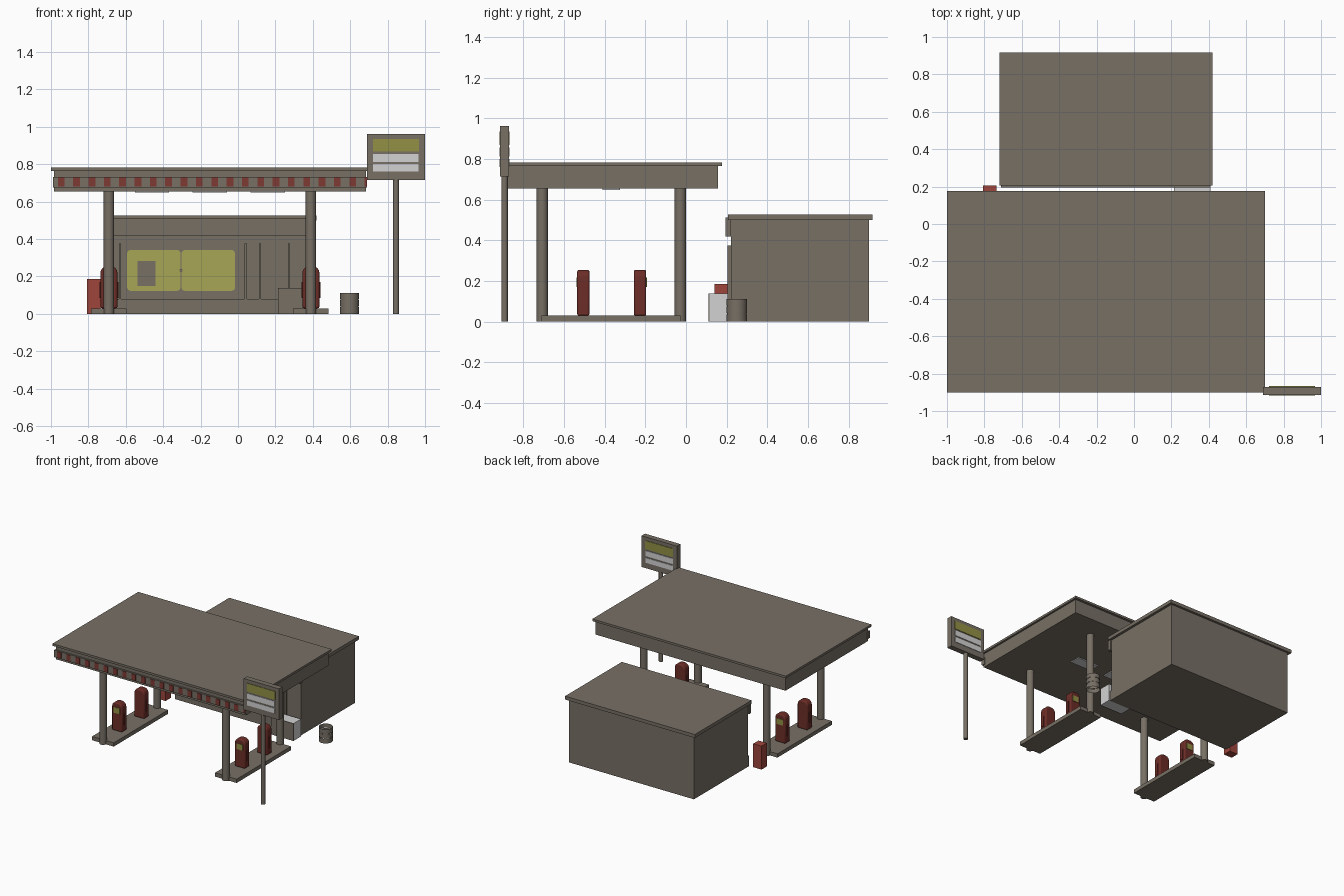
import bpy, bmesh, math
from mathutils import Matrix, Vector

if "Cube" in bpy.data.objects:
    bpy.data.objects.remove(bpy.data.objects["Cube"])


def mat(name, r, g, b):
    m = bpy.data.materials.new(name)
    m.diffuse_color = (r, g, b, 1)
    m.use_nodes = True
    m.node_tree.nodes["Principled BSDF"].inputs["Base Color"].default_value = m.diffuse_color
    return m


CONCRETE = mat("warm_grey", 0.185, 0.16, 0.13)
WHITE = mat("white", 0.65, 0.65, 0.65)
GLASS = mat("window_yellow", 0.39, 0.38, 0.09)
SIGN = mat("sign_yellow", 0.29, 0.28, 0.06)
RED = mat("bright_red", 0.34, 0.06, 0.045)
STRIPE = mat("stripe_red", 0.21, 0.042, 0.033)
PUMP = mat("pump_red", 0.15, 0.026, 0.02)


def finish(name, bm, material, smooth=False):
    me = bpy.data.meshes.new(name)
    bm.to_mesh(me)
    bm.free()
    ob = bpy.data.objects.new(name, me)
    bpy.context.collection.objects.link(ob)
    me.materials.append(material)
    if smooth:
        bpy.ops.object.select_all(action='DESELECT')
        ob.select_set(True)
        bpy.context.view_layer.objects.active = ob
        bpy.ops.object.shade_smooth_by_angle(angle=math.radians(40))
    return ob


def box(name, x, y, z, material):
    """Box from (min, max) pairs."""
    bm = bmesh.new()
    c = Vector([(a + b) / 2 for a, b in (x, y, z)])
    s = [b - a for a, b in (x, y, z)]
    bmesh.ops.create_cube(bm, size=1, matrix=Matrix.Translation(c) @ Matrix.Diagonal((*s, 1)))
    return finish(name, bm, material)


def post(name, x, y, r, z0, z1, material, sides=16, caps=True):
    bm = bmesh.new()
    bmesh.ops.create_cone(bm, cap_ends=caps, segments=sides, radius1=r, radius2=r, depth=z1 - z0,
                          matrix=Matrix.Translation((x, y, (z0 + z1) / 2)))
    return finish(name, bm, material, True)


def rounded(name, x, z, y, radii, material, bevel=0):
    """Rounded rectangle in xz extruded along y; radii are (bottom, top)."""
    bm = bmesh.new()
    pts = []
    for cx, cz, r, start in ((x[1], z[0], radii[0], 270), (x[1], z[1], radii[1], 0),
                             (x[0], z[1], radii[1], 90), (x[0], z[0], radii[0], 180)):
        sx = -1 if cx == x[1] else 1
        sz = -1 if cz == z[1] else 1
        steps = 6 if r > 0 else 0
        for i in range(steps + 1):
            a = math.radians(start + 90 * i / max(steps, 1))
            pts.append((cx + sx * r + r * math.cos(a), y[0], cz + sz * r + r * math.sin(a)))
    f = bm.faces.new([bm.verts.new(p) for p in pts])
    g = bmesh.ops.extrude_face_region(bm, geom=[f])
    bmesh.ops.translate(bm, vec=(0, y[1] - y[0], 0),
                        verts=[v for v in g["geom"] if isinstance(v, bmesh.types.BMVert)])
    bmesh.ops.recalc_face_normals(bm, faces=bm.faces[:])
    ob = finish(name, bm, material, True)
    if bevel:
        m = ob.modifiers.new("soft_edges", 'BEVEL')
        m.width, m.segments, m.limit_method = bevel, 3, 'ANGLE'
        m.angle_limit = math.radians(50)
    return ob


# Canopy with roof slab, striped front band and ceiling lights
box("canopy", (-0.985, 0.685), (-0.88, 0.157), (0.655, 0.765), CONCRETE)
box("canopy_roof", (-1.0, 0.70), (-0.90, 0.176), (0.765, 0.782), CONCRETE)
box("canopy_band", (-0.99, 0.69), (-0.893, -0.868), (0.675, 0.732), CONCRETE)
for i in range(21):
    cx = -0.945 + i * 0.082
    box("band_stripe", (cx - 0.018, min(cx + 0.018, 0.69)), (-0.897, -0.893), (0.68, 0.728), STRIPE)
for cx in (-0.46, -0.15, 0.16):
    box("ceiling_light", (cx - 0.092, cx + 0.092), (-0.41, -0.325), (0.648, 0.655), WHITE)

# Two pump islands, each with two columns and two pumps
for cx in (-0.69, 0.39):
    box("island", (cx - 0.095, cx + 0.095), (-0.71, -0.027), (0, 0.03), CONCRETE)
    for cy in (-0.707, -0.028):
        post("canopy_column", cx, cy, 0.028, 0, 0.656, CONCRETE)
    for cy, side in ((-0.505, -1), (-0.226, 1)):
        rounded("pump", (cx - 0.045, cx + 0.045), (0.03, 0.255), (cy - 0.03, cy + 0.03),
                (0, 0.036), PUMP, 0.009)
        face = cy + side * 0.03
        ys = sorted((face, face + side * 0.004))
        box("pump_screen", (cx - 0.027, cx + 0.027), ys, (0.172, 0.218), SIGN)
        for sx in (-1, 1):
            hx = sorted((cx + sx * 0.045, cx + sx * 0.050))
            box("pump_nozzle", hx, (cy - 0.008, cy + 0.008), (0.085, 0.17), PUMP)

# Shop building
box("shop_walls", (-0.70, 0.40), (0.22, 0.90), (0, 0.50), CONCRETE)
box("shop_roof", (-0.72, 0.42), (0.206, 0.918), (0.50, 0.527), CONCRETE)
box("shop_fascia", (-0.71, 0.41), (0.195, 0.222), (0.42, 0.512), CONCRETE)
box("shop_plinth", (-0.70, 0.40), (0.206, 0.221), (0, 0.08), CONCRETE)
for cx in (-0.631, 0.042, 0.117, 0.272):
    box("front_mullion", (cx - 0.006, cx + 0.006), (0.205, 0.221), (0.08, 0.375), CONCRETE)
for x in ((-0.593, -0.307), (-0.302, -0.016)):
    rounded("shop_window", x, (0.123, 0.342), (0.213, 0.222), (0.02, 0.02), GLASS)
box("window_poster", (-0.537, -0.442), (0.209, 0.214), (0.15, 0.283), CONCRETE)
box("window_latch", (-0.313, -0.296), (0.209, 0.214), (0.226, 0.239), CONCRETE)

# Ice chest with plain front door
box("ice_chest", (0.213, 0.41), (0.116, 0.206), (0, 0.138), WHITE)
box("ice_chest_door", (0.213, 0.41), (0.11, 0.116), (0, 0.138), CONCRETE)

# Vending machine
box("vending_machine", (-0.808, -0.735), (0.14, 0.206), (0, 0.186), RED)

# Barrel: open shell with raised ribs
for z0, z1, r in ((0, 0.036, 0.051), (0.036, 0.042, 0.048), (0.042, 0.074, 0.051),
                  (0.074, 0.079, 0.048), (0.079, 0.112, 0.051)):
    post("barrel_ring", 0.597, 0.25, r, z0, z1, CONCRETE, 16, False)

# Roadside price sign, same panels on both sides
post("sign_pole", 0.845, -0.892, 0.016, 0, 0.72, CONCRETE, 12)
box("sign_board", (0.69, 1.0), (-0.914, -0.871), (0.715, 0.963), CONCRETE)
for y in ((-0.918, -0.914), (-0.871, -0.867)):
    box("sign_header", (0.722, 0.968), y, (0.868, 0.935), SIGN)
    for z in ((0.813, 0.856), (0.76, 0.80)):
        box("sign_row", (0.722, 0.964), y, z, WHITE)
